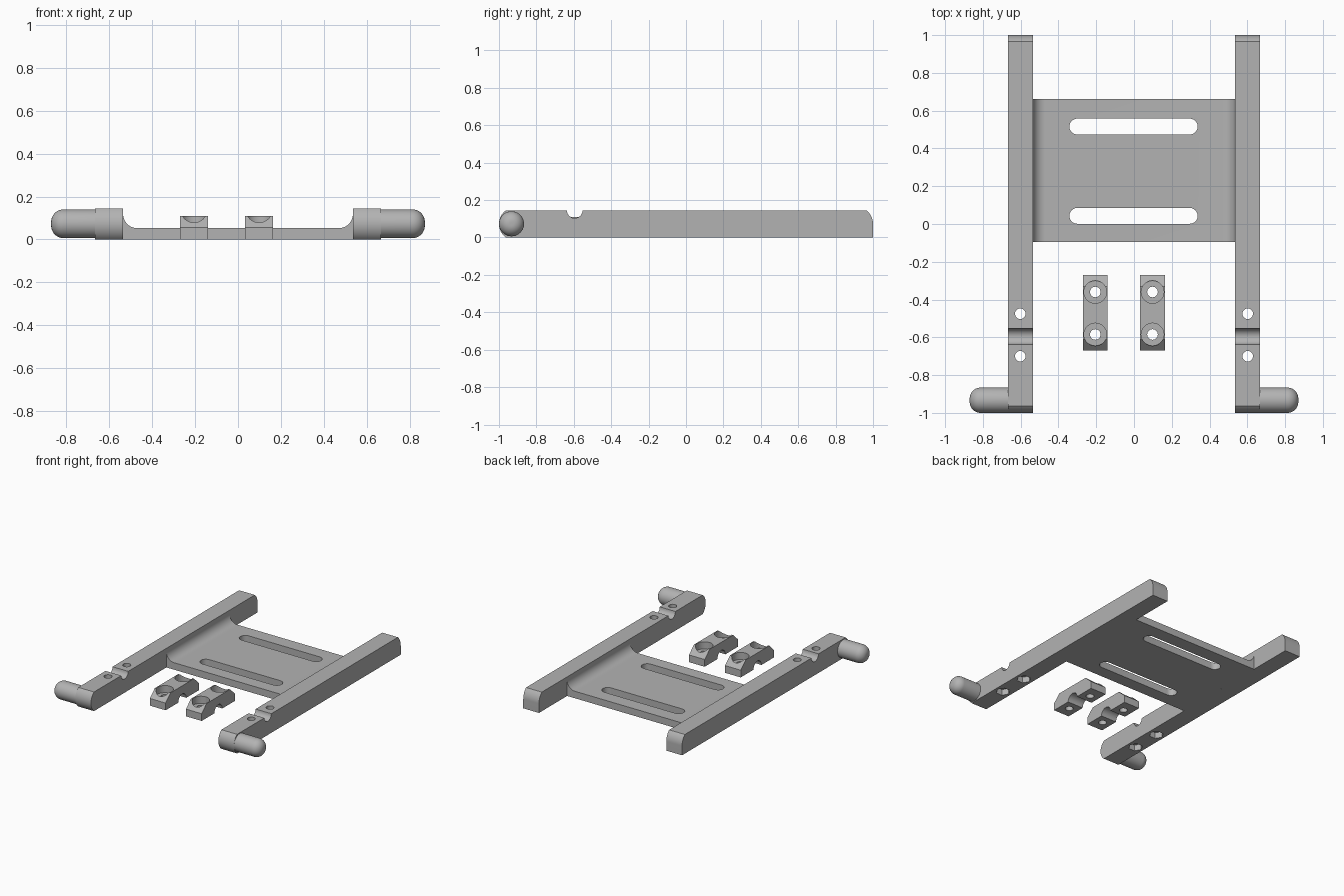
import bpy, bmesh
from math import sin, cos, pi, radians
from mathutils import Vector, Matrix

cube = bpy.data.objects.get("Cube")
if cube:
    bpy.data.objects.remove(cube)

GREY = (0.45, 0.45, 0.45, 1)
mat = bpy.data.materials.new("plain grey")
mat.use_nodes = True
mat.diffuse_color = GREY
mat.node_tree.nodes["Principled BSDF"].inputs["Base Color"].default_value = GREY


def finish(bm, name):
    bmesh.ops.recalc_face_normals(bm, faces=bm.faces)
    mesh = bpy.data.meshes.new(name)
    bm.to_mesh(mesh)
    bm.free()
    mesh.materials.append(mat)
    obj = bpy.data.objects.new(name, mesh)
    bpy.context.collection.objects.link(obj)
    return obj


def arc(cu, cv, r, start, end, steps=12):
    angles = [radians(start + (end - start) * i / steps) for i in range(steps + 1)]
    return [(cu + r * cos(a), cv + r * sin(a)) for a in angles]


def prism(name, axis, profile, lo, hi):
    """Extrude a flat profile along x, y or z."""
    place = {"x": lambda u, v: (lo, u, v),
             "y": lambda u, v: (u, lo, v),
             "z": lambda u, v: (u, v, lo)}[axis]
    step = Vector([(hi - lo) * (axis == k) for k in "xyz"])
    bm = bmesh.new()
    face = bm.faces.new([bm.verts.new(place(u, v)) for u, v in profile])
    new = bmesh.ops.extrude_face_region(bm, geom=[face])["geom"]
    verts = [g for g in new if isinstance(g, bmesh.types.BMVert)]
    bmesh.ops.translate(bm, vec=step, verts=verts)
    return finish(bm, name)


def drill(x, y, r, lo, hi, sides=32):
    ring = arc(x, y, r, 0, 360, sides)[:-1]
    return prism("cutter", "z", ring, lo, hi)


def smooth(obj):
    obj.data.polygons.foreach_set("use_smooth", [True] * len(obj.data.polygons))
    obj.data.set_sharp_from_angle(angle=radians(30))


def carve(obj, cutters):
    """Subtract the cutters, bake the result and drop the cutters."""
    for c in cutters:
        c.hide_render = True
        mod = obj.modifiers.new("cut", "BOOLEAN")
        mod.operation, mod.solver, mod.object = "DIFFERENCE", "EXACT", c
    graph = bpy.context.evaluated_depsgraph_get()
    baked = bpy.data.meshes.new_from_object(obj.evaluated_get(graph))
    obj.modifiers.clear()
    obj.data = baked
    for c in cutters:
        bpy.data.objects.remove(c)
    smooth(obj)


H = 0.145           # rail height
IN, OUT = 0.535, 0.667   # rail inner and outer faces

# Side rails: rounded nose, rounded back corner, cross groove, bolt holes with nut pockets
rail_profile = (arc(-0.91, H / 2, 0.09, 233.7, 126.3)
                + arc(-0.595, H, 0.042, 180, 360)
                + arc(0.9, 0.07, 0.1, 48.6, 0) + [(1, 0)])
for side, s in (("left", 1), ("right", -1)):
    rail = prism(side + "_rail", "x", rail_profile, s * IN, s * OUT)
    cutters = []
    for y in (-0.70, -0.475):
        cutters.append(drill(s * 0.602, y, 0.028, -0.1, 0.3))
        cutters.append(drill(s * 0.602, y, 0.05, -0.1, 0.045, 6))
    carve(rail, cutters)

    # Round-ended peg on the outside of the rail nose
    R, tip, soft = 0.067, 0.87, 0.058
    outline = [(OUT - 0.01, 0), (OUT - 0.01, R)] + arc(tip - soft, R - soft, soft, 90, 0) + [(tip, 0)]
    bm = bmesh.new()
    pts = [bm.verts.new((s * x, 0, r)) for x, r in outline]
    edges = [bm.edges.new(p) for p in zip(pts, pts[1:])]
    bmesh.ops.spin(bm, geom=pts + edges, cent=(0, 0, 0), axis=(1, 0, 0),
                   angle=2 * pi, steps=40)
    bmesh.ops.remove_doubles(bm, verts=bm.verts, dist=1e-5)
    bmesh.ops.transform(bm, matrix=Matrix.Translation((0, -0.933, 0.073)), verts=bm.verts)
    smooth(finish(bm, side + "_peg"))

# Centre plate with filleted sides and two long slots
T, F = 0.053, 0.065
plate_profile = ([(-IN, 0)] + arc(-IN + F, T + F, F, 180, 270)
                 + arc(IN - F, T + F, F, 270, 360) + [(IN, 0)])
plate = prism("centre_plate", "y", plate_profile, -0.095, 0.662)
slots = []
for y in (0.043, 0.516):
    stadium = arc(0.295, y, 0.042, -90, 90) + arc(-0.3, y, 0.042, 90, 270)
    slots.append(prism("cutter", "z", stadium, -0.1, 0.2))
carve(plate, slots)

# Loose clamps: sloped ends, round groove below, counterbored bolt holes
clamp_profile = ([(-0.67, 0), (-0.67, 0.055), (-0.612, 0.11), (-0.33, 0.11),
                  (-0.27, 0.055), (-0.27, 0)] + arc(-0.47, 0, 0.048, 0, 180))
for side, x in (("left", 0.098), ("right", -0.205)):
    clamp = prism(side + "_clamp", "x", clamp_profile, x - 0.066, x + 0.066)
    cutters = []
    for y in (-0.585, -0.36):
        cutters.append(drill(x, y, 0.028, -0.1, 0.3))
        cutters.append(drill(x, y, 0.06, 0.056, 0.3))
    carve(clamp, cutters)
